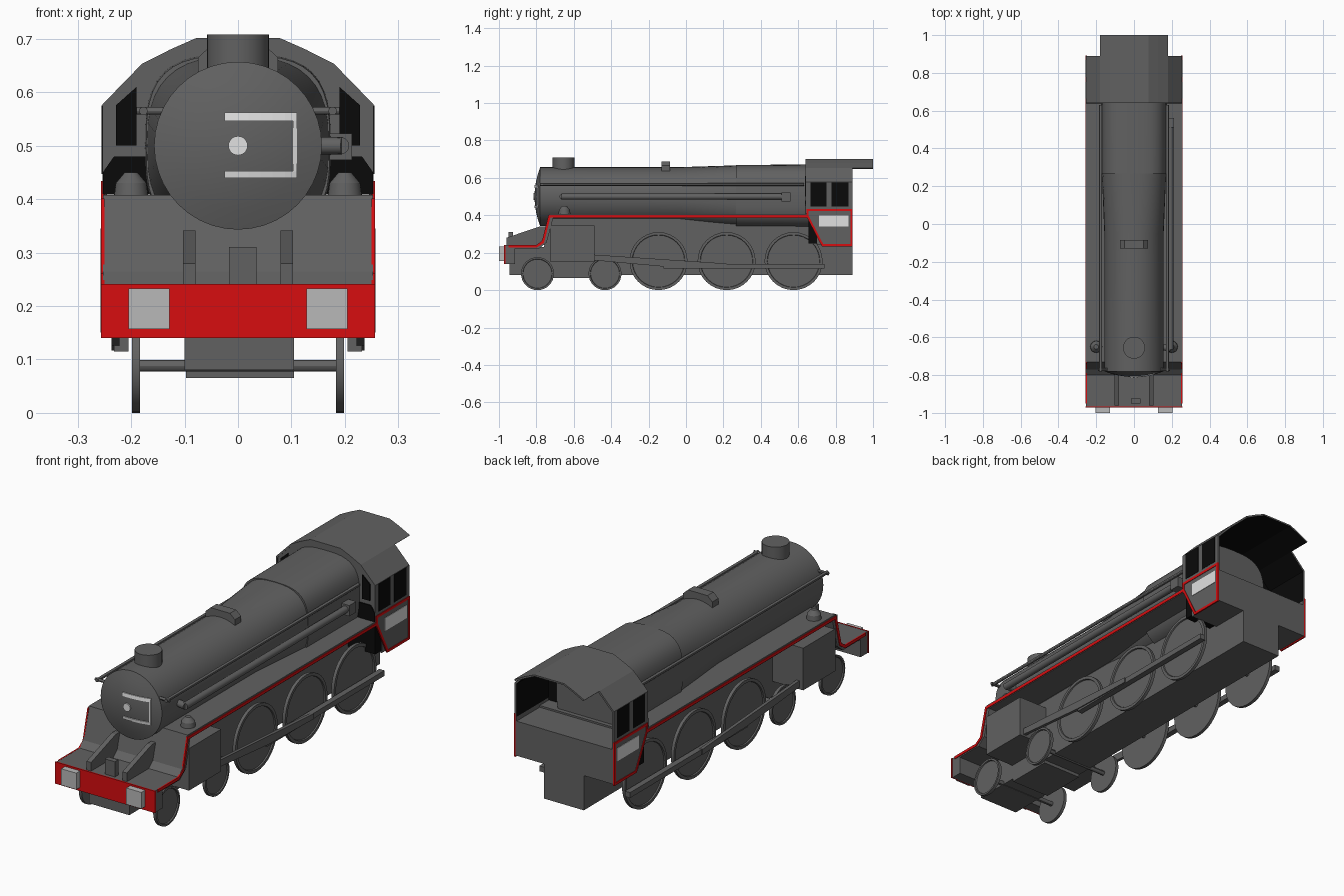
import bpy, bmesh, math
from mathutils import Matrix, Vector

if "Cube" in bpy.data.objects:
    bpy.data.objects.remove(bpy.data.objects["Cube"])


def material(name, r, g, b):
    m = bpy.data.materials.new(name)
    m.diffuse_color = (r, g, b, 1)
    m.use_nodes = True
    m.node_tree.nodes["Principled BSDF"].inputs["Base Color"].default_value = m.diffuse_color
    return m


GREY = material("dark_grey", 0.12, 0.12, 0.12)
BLACK = material("black", 0.003, 0.003, 0.003)
RED = material("red", 0.68, 0.004, 0.005)
SILVER = material("silver", 0.48, 0.48, 0.48)
WHITE = material("off_white", 0.75, 0.75, 0.75)


def make(name, bm, *mats, smooth=False):
    bmesh.ops.recalc_face_normals(bm, faces=bm.faces)
    me = bpy.data.meshes.new(name)
    bm.to_mesh(me)
    bm.free()
    ob = bpy.data.objects.new(name, me)
    bpy.context.collection.objects.link(ob)
    for m in mats:
        me.materials.append(m)
    if smooth:
        bpy.ops.object.select_all(action='DESELECT')
        ob.select_set(True)
        bpy.context.view_layer.objects.active = ob
        bpy.ops.object.shade_smooth_by_angle(angle=math.radians(30))
    return ob


def skin(name, rings, mats, smooth=False, black_from=None):
    """Join equal closed rings of points, with a cap on each end."""
    bm = bmesh.new()
    vs = [[bm.verts.new(p) for p in ring] for ring in rings]
    n = len(vs[0])
    for a, b in zip(vs, vs[1:]):
        for i in range(n):
            f = bm.faces.new((a[i], a[(i + 1) % n], b[(i + 1) % n], b[i]))
            if black_from is not None and black_from <= i < n - 1:
                f.material_index = 1
    bm.faces.new(vs[0])
    bm.faces.new(vs[-1])
    return make(name, bm, *mats, smooth=smooth)


def prism_x(name, yz, a, b, mat=GREY):
    return skin(name, [[(x, y, z) for y, z in yz] for x in (a, b)], [mat])


def prism_y(name, xz, a, b, *mats, black_from=None):
    return skin(name, [[(x, y, z) for x, z in xz] for y in (a, b)], mats or [GREY],
                black_from=black_from)


def box(name, x, y, z, mat=GREY):
    return prism_x(name, [(y[0], z[0]), (y[1], z[0]), (y[1], z[1]), (y[0], z[1])], x[0], x[1], mat)


def rod(name, p, q, r, r2=None, mat=GREY, seg=24):
    p, q = Vector(p), Vector(q)
    d = q - p
    bm = bmesh.new()
    bmesh.ops.create_cone(bm, cap_ends=True, segments=seg, radius1=r,
                          radius2=r if r2 is None else r2, depth=d.length,
                          matrix=Matrix.Translation((p + q) / 2) @ d.to_track_quat('Z', 'Y').to_matrix().to_4x4())
    return make(name, bm, mat, smooth=True)


def ribbon(name, path, width, a, b, mat=RED, closed=False):
    """Thin band that follows a (y, z) path, between x = a and x = b."""
    pts = [Vector(p) for p in path]
    n = len(pts)
    left, right = [], []
    for i, p in enumerate(pts):
        prv = pts[i - 1] if i or closed else p
        nxt = pts[(i + 1) % n] if i < n - 1 or closed else p
        d1 = (p - prv).normalized() if prv != p else (nxt - p).normalized()
        d2 = (nxt - p).normalized() if nxt != p else d1
        n1, n2 = Vector((-d1.y, d1.x)), Vector((-d2.y, d2.x))
        m = (n1 + n2).normalized()
        m *= width / 2 / max(m.dot(n1), 0.4)
        left.append(p + m)
        right.append(p - m)
    bm = bmesh.new()
    rows = [[bm.verts.new((x, q.x, q.y)) for x, q in ((a, l), (b, l), (b, r), (a, r))]
            for l, r in zip(left, right)]
    for i in range(n if closed else n - 1):
        s, t = rows[i], rows[(i + 1) % n]
        for k in range(4):
            bm.faces.new((s[k], s[(k + 1) % 4], t[(k + 1) % 4], t[k]))
    if not closed:
        bm.faces.new(rows[0])
        bm.faces.new(rows[-1])
    return make(name, bm, mat)


# Boiler: round barrel blending into a square-shouldered firebox
def section(y, w, h, power, zc=0.5, n=40):
    ring = []
    for i in range(n):
        c, s = math.cos(2 * math.pi * i / n), math.sin(2 * math.pi * i / n)
        ring.append((w * math.copysign(abs(c) ** (2 / power), c), y,
                     zc + h * math.copysign(abs(s) ** (2 / power), s)))
    return ring


skin("boiler_barrel", [section(-0.78, .157, .157, 2), section(-0.05, .157, .157, 2),
                       section(0.27, .170, .167, 2.7)], [GREY], smooth=True)
skin("firebox", [section(0.268, .172, .169, 3.1), section(0.70, .174, .172, 3.1)], [GREY], smooth=True)


# Domed smokebox door with light markings that follow the dome
def dome_y(r):
    return -0.81 + 0.03 * (r / 0.157) ** 2


skin("smokebox_door", [section(dome_y(r), r, r, 2) for r in (.157, .12, .08, .04, .01)], [GREY], smooth=True)
rod("door_handle", (0, -.806, .5), (0, -.815, .5), .018, mat=WHITE)


def door_bar(name, x0, x1, z0, z1, steps=6):
    rings = []
    for i in range(steps + 1):
        x = x0 + (x1 - x0) * i / steps
        ring = []
        for z, off in ((z0, .004), (z1, .004), (z1, -.004), (z0, -.004)):
            ring.append((x, dome_y(math.hypot(x, z - .5)) + off, z))
        rings.append(ring)
    skin(name, rings, [WHITE])


door_bar("door_bar_top", -.025, .11, .546, .562)
door_bar("door_bar_bottom", -.025, .11, .440, .453)
door_bar("door_bar_side", .103, .11, .452, .547, 1)

# Boiler fittings
rod("chimney", (0, -.655, .63), (0, -.655, .708), .058, seg=32)
prism_y("top_feed", [(-.075, .63), (-.075, .665), (-.05, .688), (.05, .688), (.075, .665), (.075, .63)], -.13, -.085)
rod("ejector_pipe", (.192, -.665, .5), (.192, .55, .5), .016)
rod("ejector_pipe_elbow", (.14, -.65, .5), (.195, -.66, .5), .016)
box("ejector_valve", (.15, .213), (.51, .56), (.473, .523))
for s, side in ((-1, "left"), (1, "right")):
    rod(f"handrail_{side}", (s * .177, -.78, .565), (s * .177, .63, .565), .008, seg=12)
    rod(f"handrail_end_{side}", (s * .13, -.77, .565), (s * .19, -.77, .565), .007, seg=12)
    rod(f"steam_pipe_{side}", (s * .2, -.65, .40), (s * .2, -.65, .43), .033, .029)
    rod(f"steam_pipe_cap_{side}", (s * .2, -.65, .43), (s * .2, -.65, .45), .029, .012)

# Running board: one bent sheet from the buffer beam to the cab
prism_x("running_board", [(-.97, .24), (-.80, .24), (-.77, .265), (-.73, .408), (.72, .408), (.72, .385),
                          (-.71, .385), (-.745, .255), (-.785, .222), (-.97, .222)], -.253, .253)
prism_x("main_frame", [(-.945, .08), (.89, .08), (.89, .40), (-.72, .40), (-.76, .23), (-.945, .23)], -.1, .105)
box("bogie_frame", (-.097, .105), (-.72, -.50), (.065, .10))
box("buffer_beam_back", (-.253, .253), (-.967, -.915), (.14, .24))
box("buffer_beam", (-.256, .256), (-.972, -.966), (.14, .241), RED)
box("front_lamp", (-.017, .035), (-.95, -.925), (.24, .31))
for s, side in ((-1, "left"), (1, "right")):
    box(f"buffer_{side}", (s * .128, s * .205), (-1, -.97), (.157, .233), SILVER)
    prism_x(f"front_gusset_{side}", [(-.96, .24), (-.96, .28), (-.78, .341), (-.73, .341), (-.73, .24)],
            s * .08, s * .103)


# Wheels, with a raised rim on the outer face
def wheel(name, s, y, r, rim):
    rings = []
    for x, rad in ((.183, r), (.198, r), (.198, r - rim), (.192, r - rim - .002)):
        rings.append([(s * x, y + rad * math.cos(2 * math.pi * i / 32), r + rad * math.sin(2 * math.pi * i / 32))
                      for i in range(32)])
    skin(name, rings, [GREY], smooth=True)


AXLES = [("bogie_1", -.794, .088), ("bogie_2", -.433, .088),
         ("driving_1", -.147, .155), ("driving_2", .217, .155), ("driving_3", .575, .155)]
for label, y, r in AXLES:
    rod(f"{label}_axle", (-.188, y, r), (.188, y, r), .011, seg=12)
    for s, side in ((-1, "left"), (1, "right")):
        wheel(f"{label}_wheel_{side}", s, y, r, .014 if r > .1 else .009)

# Cylinders and rods
for s, side in ((-1, "left"), (1, "right")):
    box(f"cylinder_{side}", (s * .1, s * .257), (-.725, -.49), (.15, .345))
    prism_x(f"connecting_rod_{side}", [(-.50, .19), (.217, .142), (.217, .117), (-.11, .125), (-.50, .16)],
            s * .222, s * .237)
    box(f"coupling_rod_{side}", (s * .205, s * .232), (-.12, .74), (.115, .14))

# Cab: roof and upper sides as one bent shell, black inside
ROOF = [(.18, .653), (.127, .68), (.077, .702), (-.077, .702), (-.127, .68), (-.18, .653)]
OUTER = [(.254, .41), (.254, .577)] + ROOF + [(-.254, .577), (-.254, .41)]


def inner(pts):
    return [(x * .965, .41 + (z - .41) * .975) for x, z in reversed(pts)]


prism_y("cab_shell", OUTER + inner(OUTER), .64, .89, GREY, BLACK, black_from=len(OUTER))
prism_y("roof_overhang", ROOF + inner(ROOF), .88, 1.0, GREY, BLACK, black_from=len(ROOF))
prism_y("cab_front_wall", OUTER, .642, .65)
prism_y("cab_front_lining", inner(OUTER), .65, .656, BLACK)
box("cab_floor", (-.246, .246), (.70, .889), (.24, .40))
box("cab_floor_front", (-.244, .244), (.655, .70), (.25, .405), BLACK)

for s, side in ((-1, "left"), (1, "right")):
    prism_x(f"cab_lower_side_{side}", [(.645, .42), (.89, .42), (.89, .24), (.73, .24), (.65, .395)],
            s * .245, s * .254)
    prism_y(f"cab_front_window_{side}", [(s * .19, .50), (s * .228, .50), (s * .228, .576), (s * .19, .61)],
            .637, .643, BLACK)
    prism_y(f"cab_front_gap_{side}", [(s * .15, .409), (s * .253, .409), (s * .253, .45), (s * .232, .48),
                                      (s * .15, .48)], .637, .643, BLACK)
    for i, (y0, y1) in enumerate(((.665, .752), (.778, .868))):
        box(f"cab_side_window_{side}_{i + 1}", (s * .252, s * .2555), (y0, y1), (.447, .575), BLACK)
    box(f"cab_side_plate_{side}", (s * .252, s * .256), (.71, .87), (.34, .40), WHITE)
    # Red lining along the running board and round the cab side
    ribbon(f"running_board_line_{side}", [(-.95, .234), (-.80, .234), (-.765, .257), (-.73, .395), (.65, .395)],
           .013, s * .25, s * .2565)
    ribbon(f"cab_line_{side}", [(.65, .428), (.885, .428), (.885, .24), (.73, .24), (.65, .395)],
           .012, s * .25, s * .2565, closed=True)
